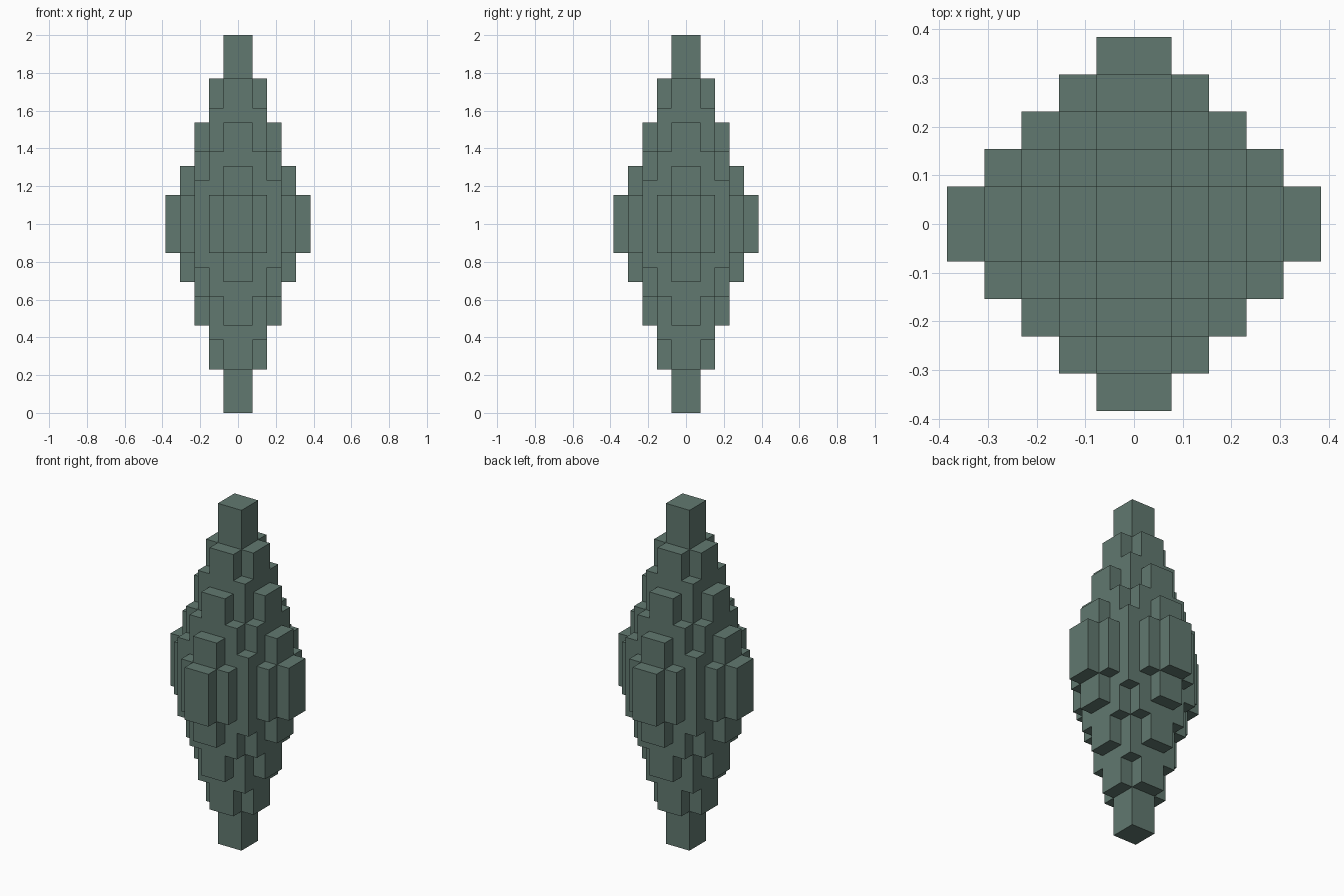
import bpy, bmesh

if "Cube" in bpy.data.objects:
    bpy.data.objects.remove(bpy.data.objects["Cube"])

U = 1 / 13  # block unit
# half-heights of the columns, by distance step from the axis in x and y
HALF = {(1, 1): 13, (1, 2): 10, (1, 3): 7, (1, 4): 4, (1, 5): 2,
        (2, 2): 8, (2, 3): 5, (2, 4): 2, (3, 3): 3}


def half_height(i, j):
    """Half-height of the column whose lower corner is at grid (i, j)."""
    a = i + 1 if i >= 0 else -i
    b = j + 1 if j >= 0 else -j
    return HALF.get((min(a, b), max(a, b)), 0)


bm = bmesh.new()


def quad(pts):
    bm.faces.new([bm.verts.new((x * U, y * U, 1 + z * U)) for x, y, z in pts])


for i in range(-5, 5):
    for j in range(-5, 5):
        h = half_height(i, j)
        if not h:
            continue
        # top and bottom caps
        c = [(i, j), (i + 1, j), (i + 1, j + 1), (i, j + 1)]
        quad([(x, y, h) for x, y in c])
        quad([(x, y, -h) for x, y in reversed(c)])
        # walls exposed above and below each lower neighbour
        steps = [(0, -1), (1, 0), (0, 1), (-1, 0)]
        for k, (dx, dy) in enumerate(steps):
            n = half_height(i + dx, j + dy)
            if n >= h:
                continue
            p, q = c[k], c[(k + 1) % 4]
            for lo, hi in ([(n, h), (-h, -n)] if n else [(-h, h)]):
                quad([(*p, lo), (*q, lo), (*q, hi), (*p, hi)])

# weld corners and merge flat neighbours
bmesh.ops.remove_doubles(bm, verts=bm.verts, dist=1e-4)
bmesh.ops.dissolve_limit(bm, angle_limit=0.01, verts=bm.verts, edges=bm.edges)
mesh = bpy.data.meshes.new("stepped_crystal")
bm.to_mesh(mesh)
bm.free()
crystal = bpy.data.objects.new("stepped_crystal", mesh)
bpy.context.collection.objects.link(crystal)

# dark green stone
mat = bpy.data.materials.new("green_stone")
mat.diffuse_color = (0.12, 0.19, 0.16, 1)
mat.use_nodes = True
mat.node_tree.nodes["Principled BSDF"].inputs["Base Color"].default_value = mat.diffuse_color
mesh.materials.append(mat)
